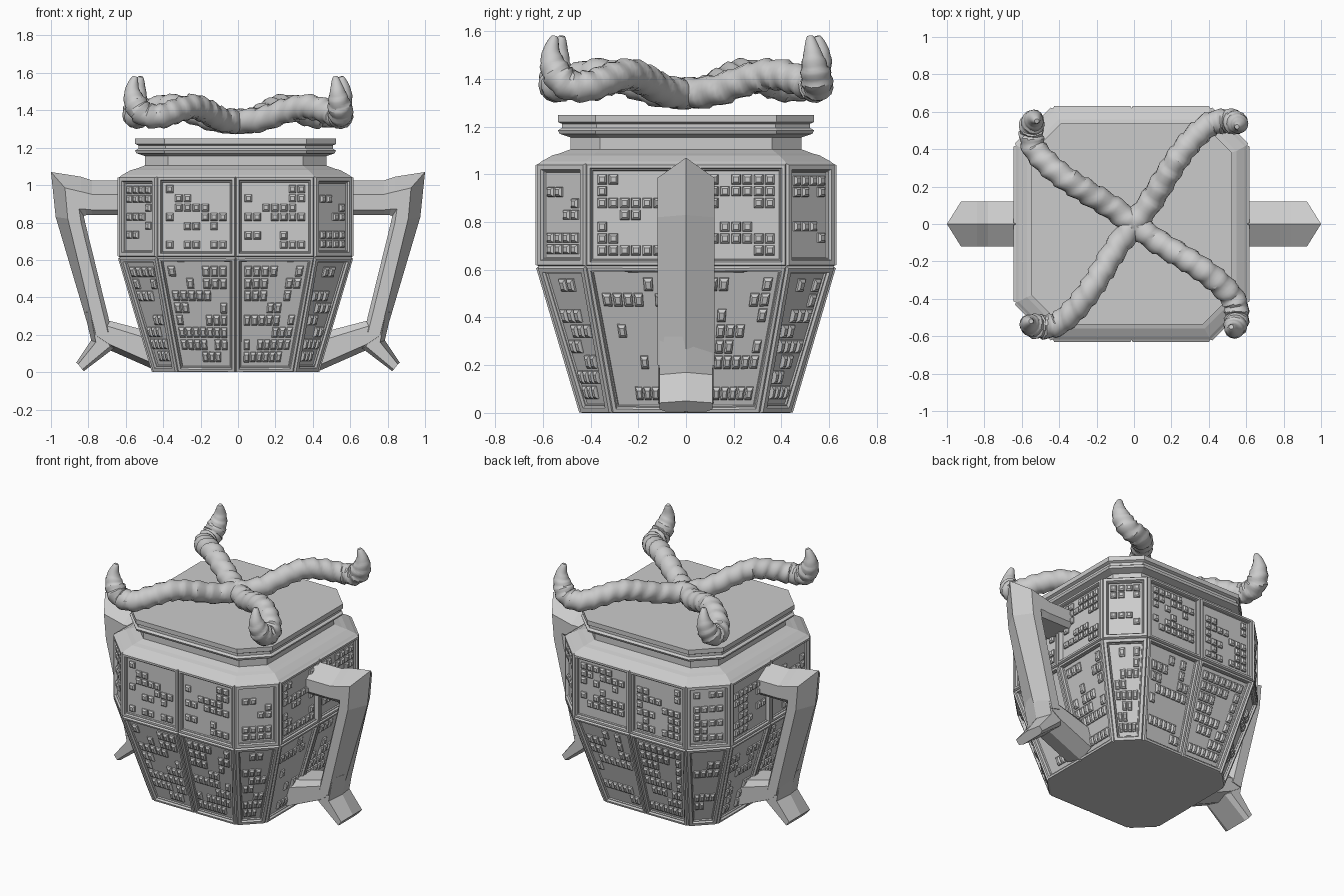
import bpy, bmesh, math, random
from mathutils import Vector

if "Cube" in bpy.data.objects:
    bpy.data.objects.remove(bpy.data.objects["Cube"])

random.seed(7)
SHIFT = -0.013  # the vessel sits slightly off the handle centre


def finish(bm, name, smooth=None):
    bmesh.ops.recalc_face_normals(bm, faces=bm.faces[:])
    me = bpy.data.meshes.new(name)
    bm.to_mesh(me)
    bm.free()
    ob = bpy.data.objects.new(name, me)
    bpy.context.collection.objects.link(ob)
    if smooth:
        bpy.ops.object.select_all(action='DESELECT')
        ob.select_set(True)
        bpy.context.view_layer.objects.active = ob
        bpy.ops.object.shade_smooth_by_angle(angle=math.radians(smooth))
    return ob


def loft(bm, rings, cap=True):
    """Skin closed rings of points; returns one list of quads per band."""
    rv = [[bm.verts.new(p) for p in r] for r in rings]
    n = len(rv[0])
    bands = [[bm.faces.new((a[i], a[(i + 1) % n], b[(i + 1) % n], b[i]))
              for i in range(n)] for a, b in zip(rv, rv[1:])]
    if cap:
        bm.faces.new(rv[0][::-1])
        bm.faces.new(rv[-1])
    return bands


def ring(z, h, a):
    """Chamfered square with a midpoint on each long side."""
    q = [(h, -a), (h, 0), (h, a)]
    pts = []
    for k in range(4):
        for x, y in q:
            for _ in range(k):
                x, y = -y, x
            pts.append((x + SHIFT, y, z))
    return pts


def add_tiles(bm, quad, normal, cols, rows, fill):
    """Scatter small raised studs over a grid on a four-cornered panel."""
    bl, br, tr, tl = quad

    def at(u, v, d):
        return bl.lerp(br, u).lerp(tl.lerp(tr, u), v) + normal * d

    for r in range(rows):
        on = random.random() < fill
        for c in range(cols):
            if random.random() < 0.5:
                on = random.random() < fill
            if not on:
                continue
            loops = []
            for m, d in ((0.08, -0.002), (0.10, 0.008), (0.28, 0.017)):
                us = [0.04 + 0.92 * (c + k) / cols for k in (m, 1 - m)]
                vs = [0.03 + 0.94 * (r + k) / rows for k in (m, 1 - m)]
                loops.append([at(us[0], vs[0], d), at(us[1], vs[0], d),
                              at(us[1], vs[1], d), at(us[0], vs[1], d)])
            loft(bm, loops)


# Vessel body: two panelled bands, shoulder, neck and lip
profile = [(0, .435, .31), (.615, .618, .42), (1.045, .618, .42),
           (1.055, .605, .415), (1.08, .56, .39), (1.088, .53, .38),
           (1.105, .485, .36), (1.155, .485, .36), (1.17, .53, .38),
           (1.185, .537, .38), (1.195, .52, .375), (1.212, .52, .375),
           (1.22, .537, .38), (1.25, .537, .38)]
bm = bmesh.new()
bands = loft(bm, [ring(*p) for p in profile])
tiles = bmesh.new()
for band, rows in ((bands[0], 8), (bands[1], 7)):
    for i, f in enumerate(band):
        corner = i % 3 == 2
        mid = 0.026 if corner else 0.018
        # raised frame, then recessed field
        for t, d in ((.008, .012), (mid, 0), (.007, -.012), (.006, 0), (.004, -.008)):
            f.normal_update()
            bmesh.ops.inset_individual(bm, faces=[f], thickness=t, depth=d)
        f.normal_update()
        v = [w.co.copy() for w in f.verts]
        zm = sum(p.z for p in v) / 4
        k = next(j for j in range(4) if v[j].z < zm and v[(j + 1) % 4].z < zm)
        add_tiles(tiles, v[k:] + v[:k], f.normal.copy(), 4 if corner else 7, rows, .52)
finish(bm, "vessel_body")
finish(tiles, "panel_studs")


def sweep(bm, stations, side, half=.12):
    """Ridged bar: each station gives ridge, shoulder and inner (x, z) points."""
    rings = []
    for ridge, sh, inn in stations:
        low = (inn[0] + .25 * (sh[0] - inn[0]), inn[1] + .25 * (sh[1] - inn[1]))
        sec = [(ridge, 0), (sh, half), (low, half), (inn, half - .03),
               (inn, .03 - half), (low, -half), (sh, -half)]
        rings.append([(side * p[0], y, p[1]) for p, y in sec])
    loft(bm, rings)


# Handles: top arm, long slanted grip, flared foot and lower arm
grip = [((.57, 1.025), (.57, .95), (.57, .84)),
        ((.78, 1.025), (.78, .95), (.78, .84)),
        ((.84, 1.045), (.84, .965), (.81, .84)),
        ((1.0, 1.07), (.925, .985), (.825, .835)),
        ((.975, .83), (.91, .82), (.815, .79)),
        ((.785, .19), (.76, .20), (.675, .22))]
foot = [((.82, .32), (.79, .32), (.71, .33)),
        ((.785, .17), (.76, .16), (.66, .13)),
        ((.865, .05), (.855, .042), (.825, .005))]
lower_arm = [((.43, .005), (.44, .04), (.46, .215)),
             ((.68, .115), (.69, .15), (.69, .275)),
             ((.76, .15), (.75, .19), (.73, .27))]
for side, name in ((-1, "left"), (1, "right")):
    for part, st, w in (("grip", grip, .12), ("foot", foot, .112), ("lower_arm", lower_arm, .115)):
        bm = bmesh.new()
        sweep(bm, st, side, w)
        finish(bm, f"{name}_handle_{part}")


# Four ribbed tendrils crossing above the lip, tips curling upward
path = [Vector(p) for p in (
    (0, 0, 1.34), (.09, .12, 1.35), (.17, .25, 1.395), (.24, .36, 1.42),
    (.32, .46, 1.40), (.41, .535, 1.37), (.50, .55, 1.38), (.55, .54, 1.44),
    (.565, .53, 1.51), (.55, .52, 1.58))]


def curve_at(t):
    """Catmull-Rom point along the tendril."""
    n = len(path) - 1
    i = min(int(t * n), n - 1)
    s = t * n - i
    p0, p1, p2, p3 = (path[max(0, min(n, i + k))] for k in (-1, 0, 1, 2))
    return .5 * (2 * p1 + (p2 - p0) * s + (2 * p0 - 5 * p1 + 4 * p2 - p3) * s * s
                 + (3 * p1 - p0 - 3 * p2 + p3) * s ** 3)


RINGS, SIDES = 72, 14
for arm in range(4):
    bm = bmesh.new()
    rings = []
    ca, sa = round(math.cos(arm * math.pi / 2)), round(math.sin(arm * math.pi / 2))
    side_axis = Vector((.77, -.63, 0)).normalized()
    for k in range(RINGS + 1):
        t = k / RINGS
        c = curve_at(t)
        tan = (curve_at(min(1, t + .01)) - curve_at(max(0, t - .01))).normalized()
        side_axis = (side_axis - tan * side_axis.dot(tan)).normalized()
        up = side_axis.cross(tan)
        base = .062 if t < .72 else .062 * (1 - ((t - .72) / .28) ** 1.6 * .75)
        loop = []
        for j in range(SIDES):
            ang = math.tau * j / SIDES
            # slanted saw-tooth ribs, fading out at the tip
            ph = (t * 14 + .35 * math.sin(ang + arm)) % 1
            rib = (ph if ph < .8 else (1 - ph) * 4) * .015 * (1 if t < .72 else max(0, 1 - (t - .72) * 5))
            p = c + (side_axis * math.cos(ang) + up * math.sin(ang)) * (base + rib - .003)
            loop.append((ca * p.x - sa * p.y, sa * p.x + ca * p.y, p.z))
        rings.append(loop)
    loft(bm, rings)
    finish(bm, f"tendril_{arm + 1}", 35)
